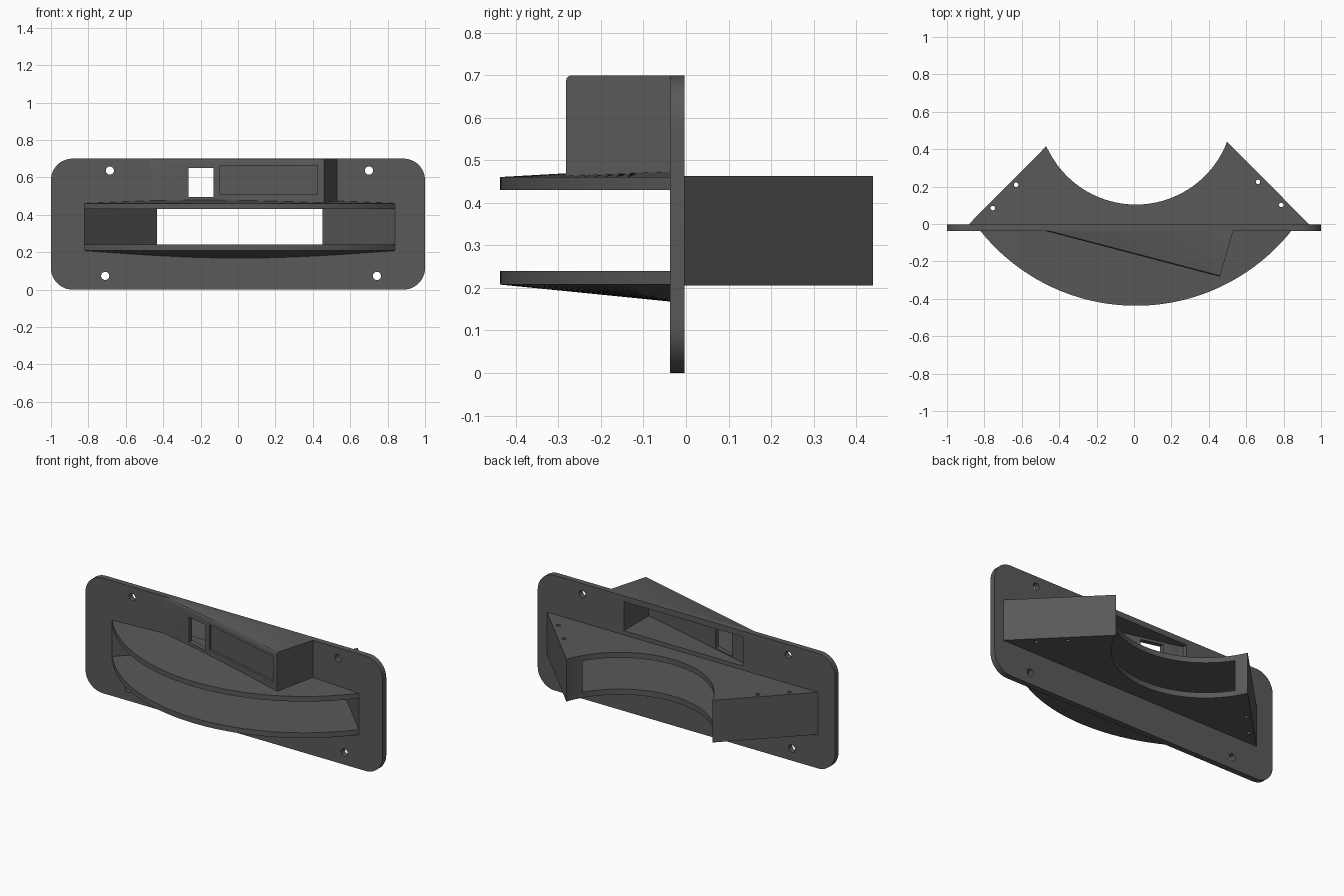
import bpy, bmesh, math

if "Cube" in bpy.data.objects:
    bpy.data.objects.remove(bpy.data.objects["Cube"])

# Shared dimensions
CX, CY = 0.01, 0.626           # common centre of both arcs
R_LIP, R_DUCT = 1.063, 0.522
Y0, Y1 = -0.038, -0.003        # plate front and back
Z_LOW, Z_HIGH = 0.206, 0.463   # duct outside
C_LOW, C_HIGH = 0.24, 0.43     # channel inside

grey = bpy.data.materials.new("dark grey plastic")
grey.diffuse_color = (0.1, 0.1, 0.1, 1)
grey.use_nodes = True
grey.node_tree.nodes["Principled BSDF"].inputs["Base Color"].default_value = grey.diffuse_color


def finish(name, bm):
    bmesh.ops.recalc_face_normals(bm, faces=bm.faces)
    me = bpy.data.meshes.new(name)
    bm.to_mesh(me)
    bm.free()
    ob = bpy.data.objects.new(name, me)
    bpy.context.collection.objects.link(ob)
    me.materials.append(grey)
    return ob


def prism(name, pts, a, b, axis="z"):
    """Extrude a flat outline from a to b along z (xy outline) or y (xz outline)."""
    put = (lambda p, t: (p[0], p[1], t)) if axis == "z" else (lambda p, t: (p[0], t, p[1]))
    bm = bmesh.new()
    lo = [bm.verts.new(put(p, a)) for p in pts]
    hi = [bm.verts.new(put(p, b)) for p in pts]
    bm.faces.new(lo)
    bm.faces.new(hi)
    n = len(pts)
    for i in range(n):
        j = (i + 1) % n
        bm.faces.new((lo[i], lo[j], hi[j], hi[i]))
    return finish(name, bm)


def arc(cx, cy, r, a0, a1, n):
    return [(cx + r * math.cos(math.radians(a0 + (a1 - a0) * i / n)),
             cy + r * math.sin(math.radians(a0 + (a1 - a0) * i / n))) for i in range(n + 1)]


def circle(x, y, r, n=24):
    return arc(x, y, r, 0, 360, n)[:-1]


def select(ob):
    bpy.ops.object.select_all(action="DESELECT")
    ob.select_set(True)
    bpy.context.view_layer.objects.active = ob


def cut(ob, cutters):
    select(ob)
    for c in cutters:
        m = ob.modifiers.new("cut", "BOOLEAN")
        m.operation, m.solver, m.object = "DIFFERENCE", "EXACT", c
        bpy.ops.object.modifier_apply(modifier=m.name)


def smooth(ob):
    select(ob)
    bpy.ops.object.shade_smooth_by_angle(angle=math.radians(30))


# Cutters: air channel, housing cavity, window, panel recess, holes
def wall_y(x):
    """Front slanted face of the housing."""
    return Y0 + (x + 0.47) / 0.93 * (-0.282 - Y0)


channel = prism("channel_cutter", [(-0.845, -0.063), (-0.332, 0.45), (0.352, 0.45), (0.865, -0.063)],
                C_LOW, C_HIGH)
cavity = prism("cavity_cutter", [(-0.38, wall_y(-0.38) + 0.03), (0.42, wall_y(0.42) + 0.03),
                                 (0.42, 0.05), (-0.38, 0.05)], 0.488, 0.665)
window = prism("window_cutter", [(-0.265, -0.3), (-0.13, -0.3), (-0.13, 0.05), (-0.265, 0.05)],
               0.495, 0.65)
recess = prism("recess_cutter", [(-0.095, wall_y(-0.095) - 0.05), (0.425, wall_y(0.425) - 0.05),
                                 (0.425, wall_y(0.425) + 0.012), (-0.095, wall_y(-0.095) + 0.012)],
               0.512, 0.664)
screws = [prism("screw_cutter", circle(x, z, 0.022), -0.1, 0.1, "y")
          for x, z in ((-0.685, 0.636), (0.70, 0.636), (-0.71, 0.073), (0.743, 0.073))]
pins = [prism("pin_cutter", circle(x, y, 0.012, 16), 0.1, 0.6)
        for x, y in ((-0.755, 0.085), (-0.63, 0.21), (0.663, 0.225), (0.787, 0.102))]

# Mounting plate with rounded corners
r = 0.115
outline = []
for x, z, a in ((1 - r, 0.7 - r, 0), (r - 1, 0.7 - r, 90), (r - 1, r, 180), (1 - r, r, 270)):
    outline += arc(x, z, r, a, a + 90, 12)
plate = prism("mounting_plate", outline, Y0, Y1, "y")
cut(plate, [channel, cavity, window] + screws)

# Rear duct with concave back
back = arc(CX, CY, R_DUCT, 204, 339, 48)
back[0], back[-1] = (-0.47, 0.415), (0.497, 0.44)
duct = prism("rear_duct", [(-0.885, Y1)] + back + [(0.938, Y1)], Z_LOW, Z_HIGH)
cut(duct, [channel] + pins)


# Curved front lips, thicker toward the plate
def lip(name, flat, edge, slope):
    half = math.degrees(math.asin(0.83 / R_LIP))
    bm = bmesh.new()
    rows = []
    for x, y in arc(CX, CY, R_LIP, 270 - half, 270 + half, 48):
        yi = -0.022
        zi = edge + slope * (R_LIP - math.hypot(x - CX, yi - CY))
        rows.append([bm.verts.new(p) for p in ((x, y, flat), (x, y, edge), (x, yi, zi), (x, yi, flat))])
    for a, b in zip(rows, rows[1:]):
        for k in range(4):
            m = (k + 1) % 4
            bm.faces.new((a[k], a[m], b[m], b[k]))
    bm.faces.new(rows[0])
    bm.faces.new(rows[-1])
    return finish(name, bm)


upper = lip("upper_lip", C_HIGH, 0.461, 0.057)
lower = lip("lower_lip", C_LOW, 0.208, -0.1)

# Wedge housing above the upper lip, softened top front edge
housing = prism("wedge_housing", [(-0.47, Y0), (0.46, -0.282), (0.53, Y0)], 0.455, 0.7)
bm = bmesh.new()
bm.from_mesh(housing.data)
edges = [e for e in bm.edges if all(v.co.z > 0.69 and v.co.x < 0.5 for v in e.verts)]
bmesh.ops.bevel(bm, geom=edges, offset=0.012, segments=3, profile=0.5, affect="EDGES")
bm.to_mesh(housing.data)
bm.free()
cut(housing, [cavity, window, recess])

for ob in (plate, duct, upper, lower, housing):
    smooth(ob)
for c in [channel, cavity, window, recess] + screws + pins:
    bpy.data.objects.remove(c, do_unlink=True)
